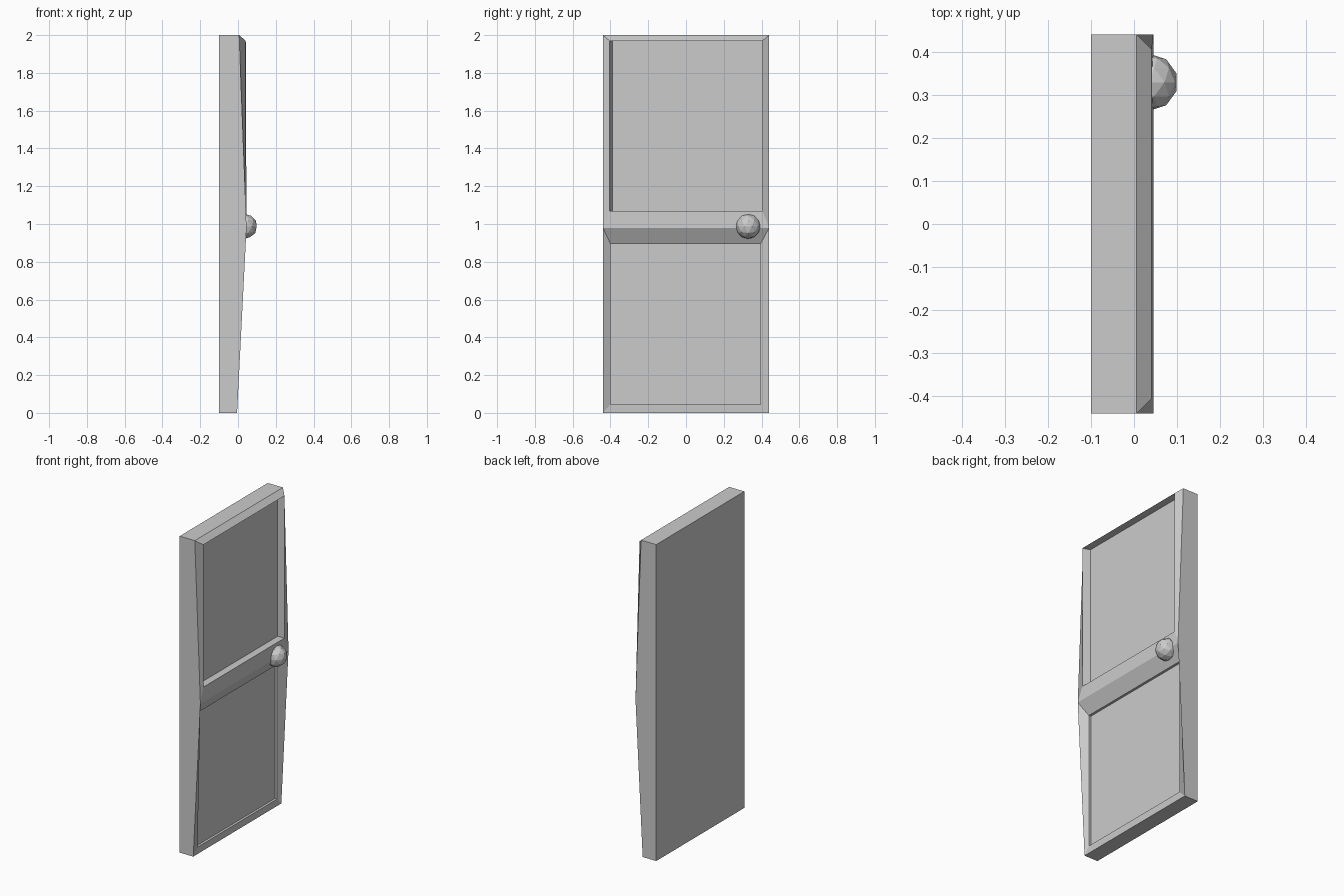
import bpy, bmesh

if "Cube" in bpy.data.objects:
    bpy.data.objects.remove(bpy.data.objects["Cube"])

W = 0.44
bm = bmesh.new()


def loop(y0, y1, z0, z1, x0, x1):
    """Rectangle facing +x: bottom edge at depth x0, top edge at depth x1."""
    return [bm.verts.new(p) for p in
            ((x0, y0, z0), (x0, y1, z0), (x1, y1, z1), (x1, y0, z1))]


def bridge(a, b):
    for i in range(4):
        j = (i + 1) % 4
        bm.faces.new((a[i], a[j], b[j], b[i]))


def panel(outer, lip, floor):
    """Sloped frame, recess walls and recessed panel."""
    bridge(outer, lip)
    bridge(lip, floor)
    bm.faces.new(floor)


# Outer corners: front profile bulges at the middle rail
low = loop(-W, W, 0, 0.98, -0.005, 0.045)
top = [bm.verts.new((0.006, y, 2)) for y in (W, -W)]
up = [low[3], low[2], top[0], top[1]]
back = loop(-W, W, 0, 2, -0.1, -0.1)

# Upper and lower panels
panel(up, loop(-0.405, 0.405, 1.07, 1.97, 0.041, 0.041),
      loop(-0.388, 0.405, 1.07, 1.97, -0.006, -0.006))
panel(low, loop(-0.4, 0.395, 0.045, 0.895, -0.003, -0.003),
      loop(-0.4, 0.395, 0.045, 0.895, -0.018, -0.018))

# Back, bottom, top and side faces
bm.faces.new(back[::-1])
bm.faces.new((low[0], back[0], back[1], low[1]))
bm.faces.new((top[0], back[2], back[3], top[1]))
bm.faces.new((low[1], back[1], back[2], top[0], low[2]))
bm.faces.new((low[0], low[3], top[1], back[3], back[0]))
bmesh.ops.recalc_face_normals(bm, faces=bm.faces)

mesh = bpy.data.meshes.new("door_slab")
bm.to_mesh(mesh)
bm.free()
bpy.context.collection.objects.link(bpy.data.objects.new("door_slab", mesh))

# Faceted door knob
bpy.ops.mesh.primitive_ico_sphere_add(subdivisions=2, radius=0.066,
                                      location=(0.036, 0.329, 0.987))
bpy.context.object.name = "door_knob"
